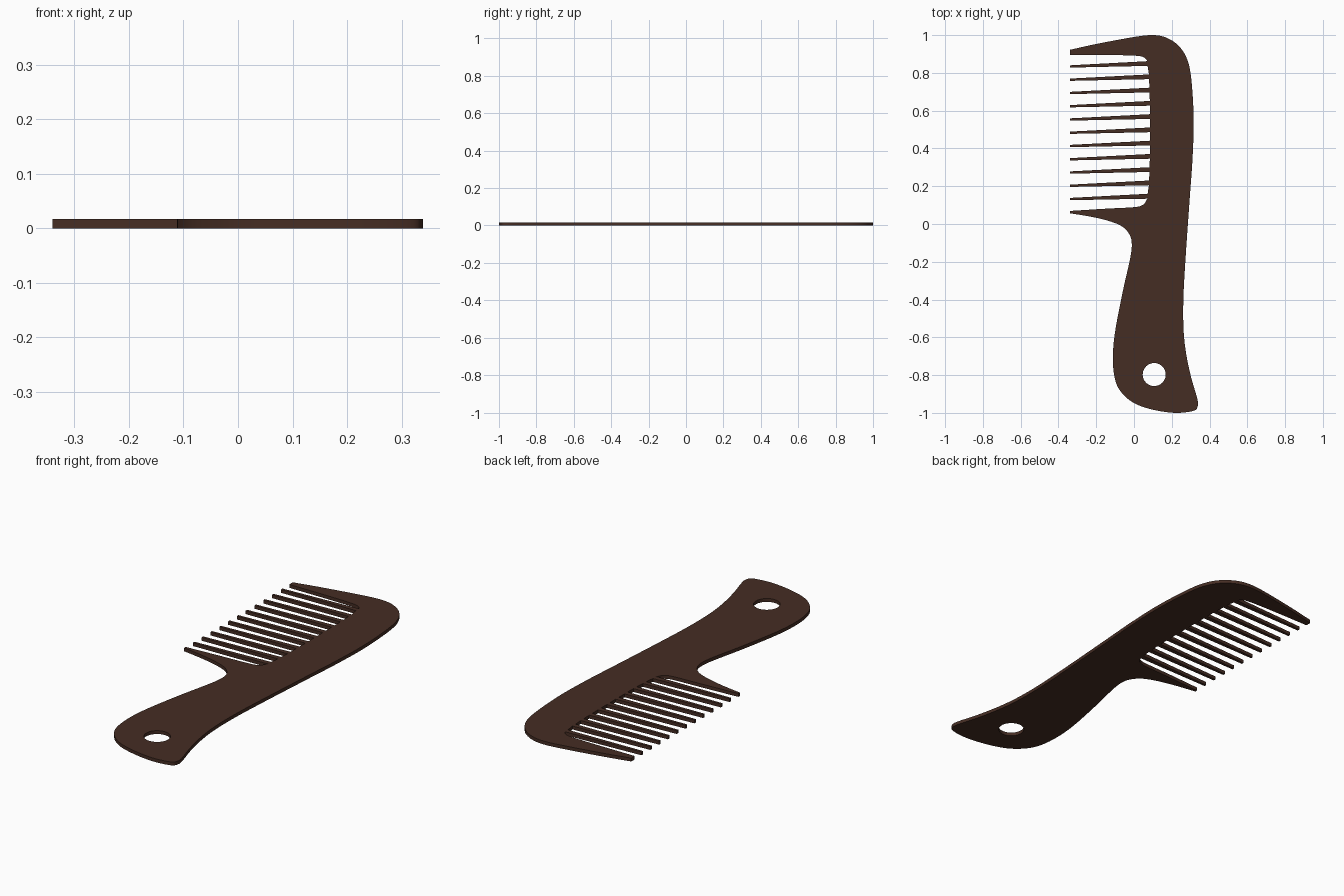
import bpy, math
from mathutils import Vector

if "Cube" in bpy.data.objects:
    bpy.data.objects.remove(bpy.data.objects["Cube"])

THICK = 0.017

def smooth(pts, n=6):
    """Catmull-Rom curve through the points."""
    p = [Vector(q) for q in pts]
    p = [2 * p[0] - p[1]] + p + [2 * p[-1] - p[-2]]
    out = []
    for a, b, c, d in zip(p, p[1:], p[2:], p[3:]):
        for i in range(n):
            t = i / n
            out.append(0.5 * (2 * b + (c - a) * t + (2 * a - 5 * b + 4 * c - d) * t * t
                              + (3 * b - a - 3 * c + d) * t ** 3))
    return out + [p[-2]]

# Outer edge: top end tooth, spine, handle, up to the lower end tooth
outer = smooth([(-0.34, 0.922), (-0.2, 0.953), (0, 0.99), (0.1, 1.0), (0.17, 0.987), (0.235, 0.945),
                (0.28, 0.875), (0.303, 0.77), (0.316, 0.56), (0.31, 0.35), (0.296, 0.15),
                (0.275, -0.15), (0.262, -0.38), (0.262, -0.55), (0.275, -0.68), (0.302, -0.81),
                (0.335, -0.925), (0.337, -0.965), (0.315, -0.989), (0.22, -1.0), (0.1, -0.983),
                (0, -0.948), (-0.068, -0.89), (-0.101, -0.82), (-0.112, -0.71), (-0.1, -0.57),
                (-0.06, -0.36), (-0.02, -0.18), (-0.012, -0.1), (-0.026, -0.052),
                (-0.065, -0.012), (-0.13, 0.015), (-0.22, 0.037), (-0.34, 0.057)])

# Inner edge: lower corner, teeth, upper corner
inner = smooth([(-0.34, 0.069), (-0.15, 0.081), (0.0, 0.089), (0.045, 0.1), (0.062, 0.118), (0.07, 0.137)])
for k in range(11):
    y = 0.132 + 0.0702 * k
    root = 0.084 - 0.012 * abs((k - 5) / 5) ** 4
    inner += [Vector(q) for q in ((root, y + 0.003), (-0.34, y - 0.006),
                                  (-0.34, y + 0.006), (root, y + 0.028))]
inner += smooth([(0.07, 0.864), (0.055, 0.88), (0.02, 0.89), (-0.1, 0.894), (-0.34, 0.894)])

# Hanging hole in the handle
hole = [Vector((0.107 + 0.061 * math.cos(a), -0.797 + 0.061 * math.sin(a)))
        for a in (math.tau * i / 40 for i in range(40))]

curve = bpy.data.curves.new("comb", 'CURVE')
curve.dimensions = '2D'
curve.fill_mode = 'BOTH'
curve.extrude = THICK / 2
for loop in (outer + inner, hole):
    s = curve.splines.new('POLY')
    s.points.add(len(loop) - 1)
    for pt, v in zip(s.points, loop):
        pt.co = (v.x, v.y, 0, 1)
    s.use_cyclic_u = True

comb = bpy.data.objects.new("comb", curve)
bpy.context.collection.objects.link(comb)
comb.location.z = THICK / 2
bpy.context.view_layer.objects.active = comb
comb.select_set(True)
bpy.ops.object.convert(target='MESH')
comb = bpy.context.object

# Weld the caps to the sides
bpy.ops.object.mode_set(mode='EDIT')
bpy.ops.mesh.select_all(action='SELECT')
bpy.ops.mesh.remove_doubles(threshold=0.0002)
bpy.ops.mesh.normals_make_consistent(inside=False)
bpy.ops.object.mode_set(mode='OBJECT')
bpy.ops.object.shade_smooth_by_angle(angle=math.radians(30))

mat = bpy.data.materials.new("dark brown")
mat.diffuse_color = (0.06, 0.026, 0.017, 1)
mat.use_nodes = True
mat.node_tree.nodes["Principled BSDF"].inputs["Base Color"].default_value = mat.diffuse_color
comb.data.materials.clear()
comb.data.materials.append(mat)
